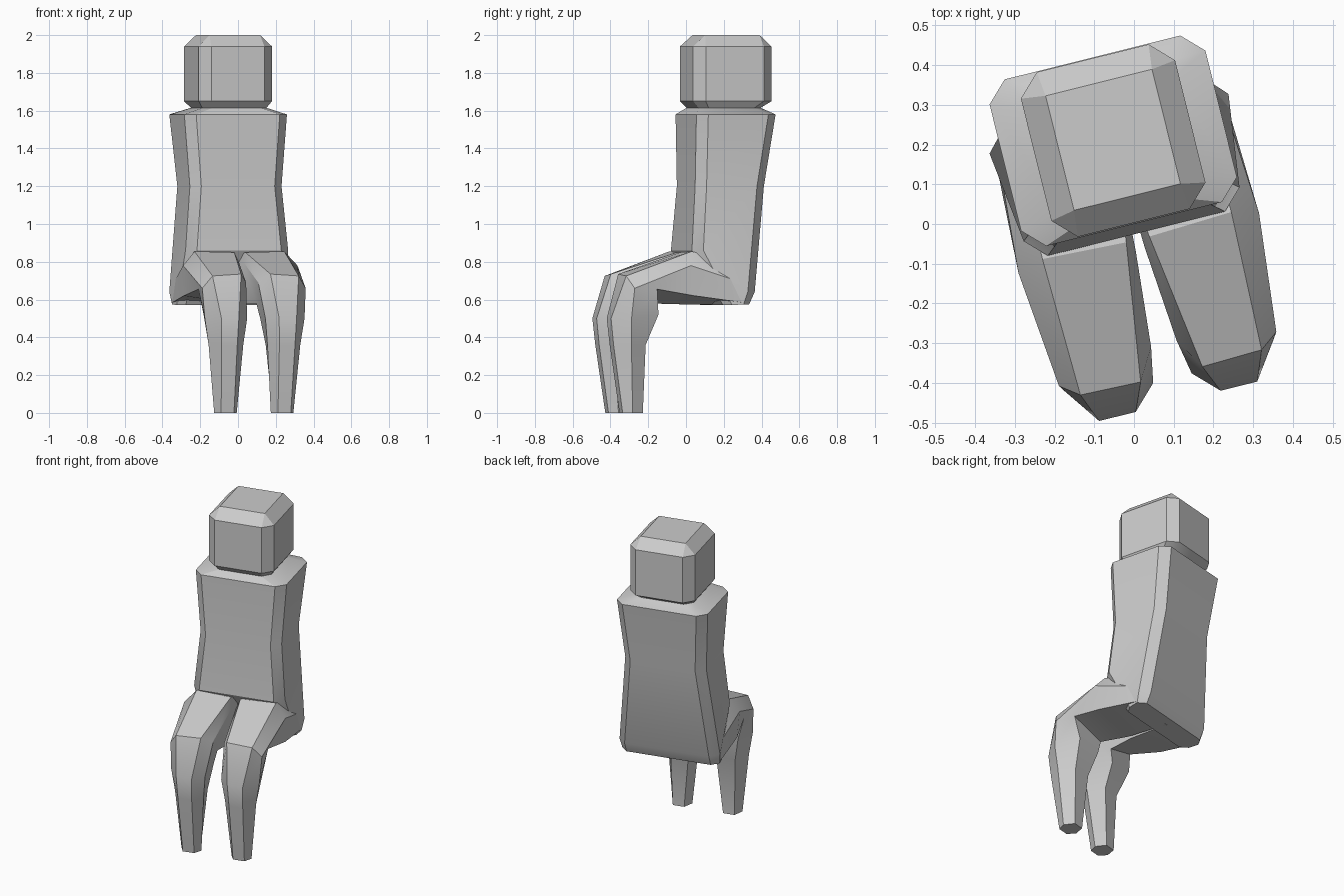
import bpy, bmesh, math

TURN = math.radians(14)  # whole figure is turned slightly


def loft(name, rings):
    """Skin a stack of equal-length rings and cap both ends."""
    bm = bmesh.new()
    loops = [[bm.verts.new(p) for p in ring] for ring in rings]
    n = len(loops[0])
    for a, b in zip(loops, loops[1:]):
        for i in range(n):
            j = (i + 1) % n
            bm.faces.new((a[i], a[j], b[j], b[i]))
    bm.faces.new(loops[0][::-1])
    bm.faces.new(loops[-1])
    bmesh.ops.remove_doubles(bm, verts=bm.verts, dist=0.0005)
    bmesh.ops.recalc_face_normals(bm, faces=bm.faces)
    me = bpy.data.meshes.new(name)
    bm.to_mesh(me)
    bm.free()
    ob = bpy.data.objects.new(name, me)
    bpy.context.collection.objects.link(ob)
    ob.rotation_euler.z = TURN
    bpy.ops.object.select_all(action='DESELECT')
    ob.select_set(True)
    bpy.context.view_layer.objects.active = ob
    bpy.ops.object.shade_smooth_by_angle(angle=math.radians(30))
    return ob


def octagon(wf, wb, c, yf, yb, zf, zb):
    """Chamfered rectangle: front/back half widths, chamfer, depths, heights."""
    half = [(wf - c, yf, zf), (wf, yf + c, zf), (wb, yb - c, zb), (wb - c, yb, zb)]
    return half + [(-x, y, z) for x, y, z in reversed(half)]


# torso, from the seat up to the neck
loft("torso", [octagon(*r) for r in (
    (0.29, 0.30, 0.04, 0.14, 0.28, 0.57, 0.575),
    (0.28, 0.31, 0.05, -0.025, 0.31, 0.86, 0.64),
    (0.25, 0.25, 0.05, 0.0, 0.375, 1.2, 1.2),
    (0.28, 0.28, 0.052, 0.0, 0.432, 1.58, 1.58),
    (0.175, 0.175, 0.045, 0.035, 0.375, 1.615, 1.615),
    (0.175, 0.175, 0.045, 0.035, 0.375, 1.66, 1.66),
)])

# head with bevelled top
loft("head", [octagon(*r) for r in (
    (0.175, 0.175, 0.045, 0.035, 0.375, 1.615, 1.615),
    (0.2, 0.2, 0.055, 0.003, 0.43, 1.65, 1.65),
    (0.2, 0.2, 0.055, 0.003, 0.43, 1.94, 1.94),
    (0.138, 0.138, 0.0, 0.07, 0.367, 2.0, 2.0),
)])

# leg: six-sided rings from hip over the knee to the foot
LEG = [
    [(0, .23, .572), (.30, .23, .585), (.295, .20, .70),
     (.24, .20, .80), (0, .20, .80), (0, .21, .70)],
    [(.012, -.03, .575), (.303, -.03, .62), (.312, -.05, .78),
     (.245, -.03, .855), (.03, -.04, .85), (.012, -.065, .80)],
    [(.05, -.20, .58), (.272, -.225, .655), (.282, -.35, .66),
     (.235, -.385, .725), (.08, -.39, .735), (.033, -.31, .69)],
    [(.07, -.205, .50), (.24, -.21, .52), (.272, -.365, .50),
     (.205, -.46, .50), (.11, -.46, .50), (.05, -.40, .50)],
    [(.085, -.265, .36), (.20, -.27, .36), (.25, -.36, .36),
     (.20, -.445, .36), (.115, -.445, .36), (.066, -.38, .36)],
    [(.12, -.283, 0), (.19, -.283, 0), (.216, -.345, 0),
     (.19, -.393, 0), (.12, -.393, 0), (.093, -.345, 0)],
]
for side, s in (("right", 1), ("left", -1)):
    loft(side + "_leg", [[(s * x, y, z) for x, y, z in ring] for ring in LEG])
